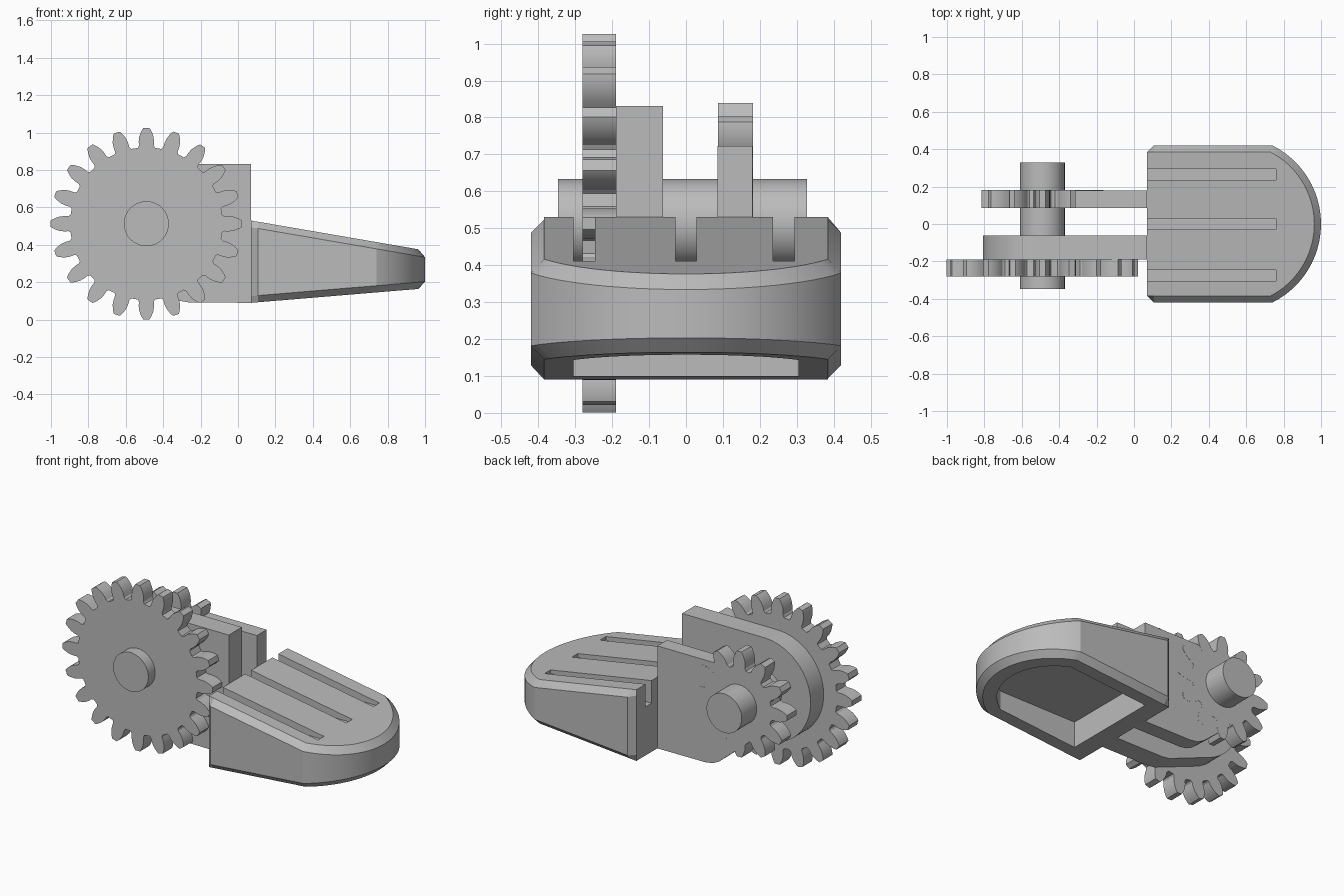
import bpy, bmesh
from math import sin, cos, pi, asin, radians
from mathutils import Vector
from mathutils.geometry import convex_hull_2d

cube = bpy.data.objects.get("Cube")
if cube:
    bpy.data.objects.remove(cube)

grey = bpy.data.materials.new("mid_grey")
grey.use_nodes = True
grey.diffuse_color = (0.5, 0.5, 0.5, 1)
grey.node_tree.nodes["Principled BSDF"].inputs["Base Color"].default_value = (0.5, 0.5, 0.5, 1)

AXLE = Vector((-0.49, 0.513))   # shaft centre in x, z
MODULE = 0.0466                 # tooth size shared by both gears


def loft(name, rings):
    """Solid made of stacked closed rings with flat caps."""
    bm = bmesh.new()
    loops = [[bm.verts.new(p) for p in ring] for ring in rings]
    n = len(loops[0])
    for a, b in zip(loops, loops[1:]):
        for i in range(n):
            j = (i + 1) % n
            bm.faces.new((a[i], a[j], b[j], b[i]))
    bm.faces.new(loops[0])
    bm.faces.new(loops[-1])
    bmesh.ops.recalc_face_normals(bm, faces=bm.faces)
    mesh = bpy.data.meshes.new(name)
    bm.to_mesh(mesh)
    bm.free()
    obj = bpy.data.objects.new(name, mesh)
    bpy.context.collection.objects.link(obj)
    mesh.materials.append(grey)
    return obj


def side_prism(name, outline, y0, y1):
    """Extrude an x-z outline along y."""
    return loft(name, [[(x, y, z) for x, z in outline] for y in (y0, y1)])


def circle(radius, steps=64):
    return [AXLE + radius * Vector((cos(2 * pi * i / steps), sin(2 * pi * i / steps)))
            for i in range(steps)]


def gear_outline(teeth):
    pitch = MODULE * teeth / 2
    # height and half width of one tooth flank, in modules
    flank = [(-1.25, 1.0), (-1.0, 0.86), (-0.5, 0.88), (0, 0.82),
             (0.4, 0.68), (0.75, 0.52), (1, 0.34)]
    tooth = [(h, -w) for h, w in flank] + [(h, w) for h, w in reversed(flank)]
    points = []
    for i in range(teeth):
        for h, w in tooth:
            r = pitch + h * MODULE
            a = pi / 2 + 2 * pi * i / teeth + w * MODULE / r
            points.append(AXLE + r * Vector((cos(a), sin(a))))
    return points


def hull(points):
    return [points[i] for i in convex_hull_2d(points)]


def cut(obj, cutter):
    cutter.hide_render = True
    mod = obj.modifiers.new("cut", "BOOLEAN")
    mod.operation, mod.solver, mod.object = "DIFFERENCE", "EXACT", cutter
    bpy.context.view_layer.objects.active = obj
    bpy.ops.object.modifier_apply(modifier=mod.name)
    bpy.data.objects.remove(cutter)


# Pedal: wedge with a rounded toe and chamfered rim
BACK, TOE_CENTRE, TOE_RADIUS, HALF, BEVEL = 0.07, 0.531, 0.469, 0.42, 0.036


def plan(inset, corners):
    r, w = TOE_RADIUS - inset, HALF - inset
    a = asin(w / r)
    steps = 24
    arc = [(TOE_CENTRE + r * cos(a * t), r * sin(a * t))
           for t in (2 * i / steps - 1 for i in range(steps + 1))]
    return [(x, -y) for x, y in reversed(corners)] + arc + corners


def top(x):
    return 0.53 - 0.172 * (x - BACK)


def bottom(x):
    return 0.09 + 0.083 * (x - BACK)


inner_y = HALF - BEVEL
outer = plan(0, [(BACK + BEVEL, HALF), (BACK, inner_y)])
inner = plan(BEVEL, [(BACK + BEVEL, inner_y), (BACK, inner_y)])
pedal = loft("pedal", [
    [(x, y, bottom(x)) for x, y in inner],
    [(x, y, bottom(x) + BEVEL) for x, y in outer],
    [(x, y, top(x) - BEVEL) for x, y in outer],
    [(x, y, top(x)) for x, y in inner]])

# Hollow underside
hollow = plan(0.115, [(0.175, HALF - 0.115)])
cut(pedal, loft("hollow_cutter", [[(x, y, z) for x, y in hollow] for z in (0, 0.26)]))

# Three grip grooves
for y in (-0.275, 0, 0.265):
    box = [(0, 0.39), (0.76, 0.39), (0.76, 0.7), (0, 0.7)]
    cut(pedal, side_prism("groove_cutter", box, y - 0.029, y + 0.029))

# Support arms, with a rounded heel below the axle
heel = [Vector(p) for p in ((0.07, 0.09), (-0.26, 0.092), (-0.31, 0.1), (-0.35, 0.12), (-0.39, 0.155))]
parts = [pedal]
for name, radius, y0, y1 in (("front_arm", 0.318, -0.19, -0.062),
                             ("back_arm", 0.21, 0.085, 0.18)):
    corner = Vector((BACK, AXLE.y + radius))
    parts.append(side_prism(name, hull(circle(radius) + heel + [corner]), y0, y1))

# Gears and shaft
parts.append(side_prism("large_gear", gear_outline(20), -0.28, -0.19))
parts.append(side_prism("small_gear", gear_outline(12), 0.086, 0.181))
parts.append(side_prism("shaft", circle(0.12), -0.347, 0.328))

bpy.ops.object.select_all(action="DESELECT")
for obj in parts:
    obj.select_set(True)
bpy.context.view_layer.objects.active = pedal
bpy.ops.object.shade_smooth_by_angle(angle=radians(25))
